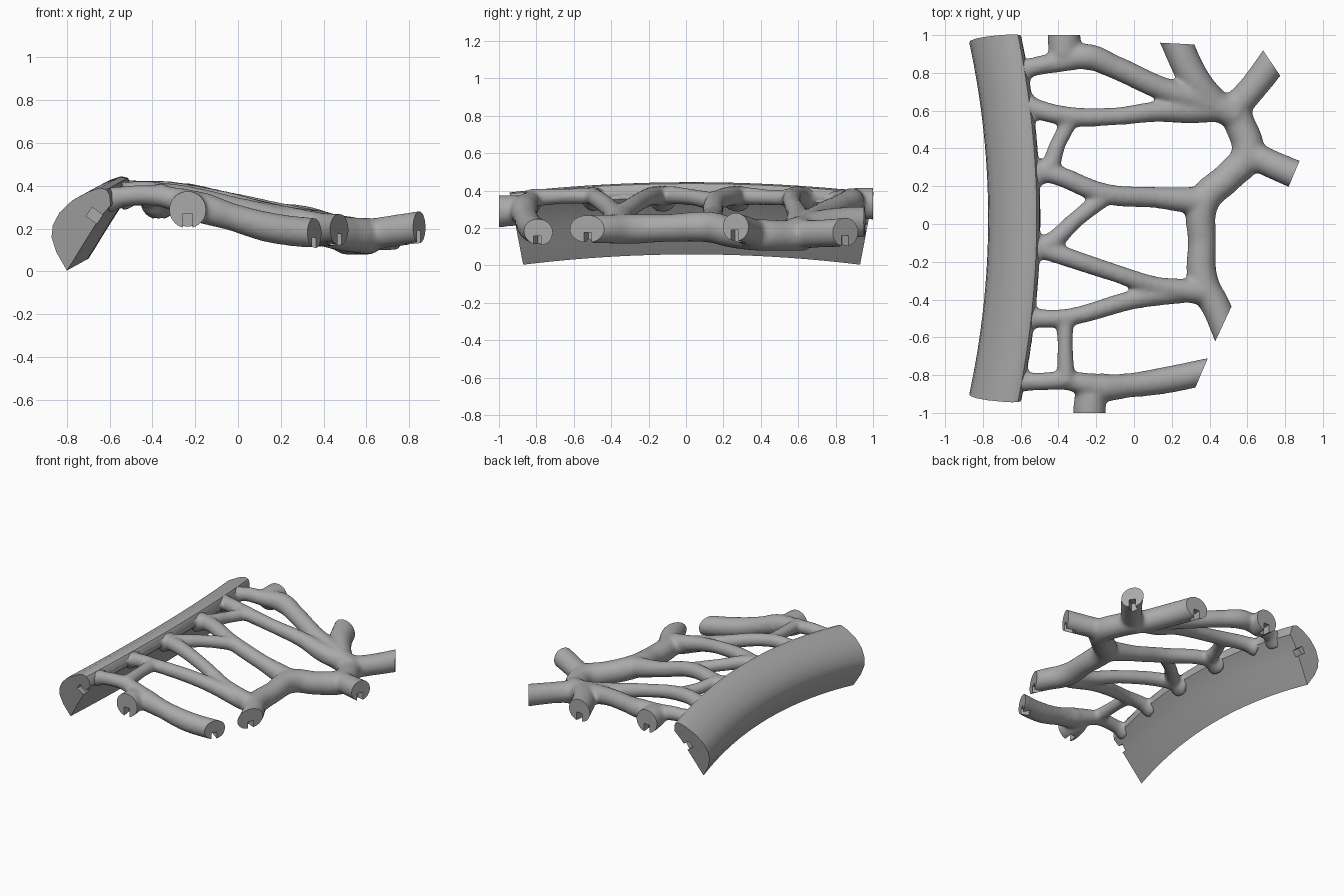
import bpy, bmesh, math
from mathutils import Matrix, Vector

if "Cube" in bpy.data.objects:
    bpy.data.objects.remove(bpy.data.objects["Cube"], do_unlink=True)

grey = bpy.data.materials.new("plain grey")
grey.use_nodes = True
grey.diffuse_color = (0.4, 0.4, 0.4, 1)
grey.node_tree.nodes["Principled BSDF"].inputs["Base Color"].default_value = (0.4, 0.4, 0.4, 1)


def add_object(name, mesh):
    obj = bpy.data.objects.new(name, mesh)
    bpy.context.collection.objects.link(obj)
    return obj


def activate(obj):
    bpy.ops.object.select_all(action='DESELECT')
    obj.select_set(True)
    bpy.context.view_layer.objects.active = obj


def box_cutter(name, boxes):
    """One mesh of boxes, each given as (matrix, size)."""
    bm = bmesh.new()
    for matrix, size in boxes:
        bmesh.ops.create_cube(bm, size=1, matrix=matrix @ Matrix.Diagonal((*size, 1)))
    mesh = bpy.data.meshes.new(name)
    bm.to_mesh(mesh)
    bm.free()
    cutter = add_object(name, mesh)
    cutter.hide_render = True
    return cutter


def cut(obj, cutter):
    mod = obj.modifiers.new("cut", 'BOOLEAN')
    mod.operation = 'DIFFERENCE'
    mod.solver = 'EXACT'
    mod.object = cutter
    activate(obj)
    bpy.ops.object.modifier_apply(modifier=mod.name)
    bpy.data.objects.remove(cutter, do_unlink=True)


def finish(obj, degrees):
    obj.data.materials.clear()
    obj.data.materials.append(grey)
    activate(obj)
    bpy.ops.object.shade_smooth_by_angle(angle=math.radians(degrees))


def on_rail(x, z, t):
    """Point of the rail's section at t from -1 (front) to 1 (back), bowed and raked."""
    bow = 1 - t * t
    return (x + .1 * bow, .03 + t * (.9 + .19 * z), z + .055 * bow)


# Arched crescent rail: one section swept along y
section = [(-.8, .004), (-.85, .09), (-.872, .16), (-.866, .215), (-.835, .275), (-.775, .332),
           (-.7, .372), (-.645, .39), (-.615, .382), (-.6, .358), (-.596, .308), (-.64, .258),
           (-.685, .188), (-.735, .108), (-.775, .042)]
bm = bmesh.new()
steps = 32
rings = [[bm.verts.new(on_rail(x, z, 2 * i / steps - 1)) for x, z in section]
         for i in range(steps + 1)]
for a, b in zip(rings, rings[1:]):
    for k in range(len(section)):
        n = (k + 1) % len(section)
        bm.faces.new((a[k], a[n], b[n], b[k]))
bm.faces.new(rings[0])
bm.faces.new(rings[-1])
bmesh.ops.recalc_face_normals(bm, faces=bm.faces)
mesh = bpy.data.meshes.new("rail")
bm.to_mesh(mesh)
bm.free()
rail = add_object("rail", mesh)
slots = [(Matrix.Translation(place) @ Matrix.Rotation(math.radians(35), 4, 'Y'), (.1, .12, .05))
         for place in ((-.655, -.94, .25), (-.685, 1.0, .21))]
cut(rail, box_cutter("rail_slot_cutter", slots))
finish(rail, 38)

# Branches: tapered strands, later fused into one web
curve = bpy.data.curves.new("branches", 'CURVE')
curve.dimensions = '3D'
curve.bevel_depth = 1
curve.bevel_resolution = 5
curve.resolution_u = 10
curve.use_fill_caps = True


def strand(*points):
    """Round strand through points of (x, y, z, radius)."""
    spline = curve.splines.new('BEZIER')
    spline.bezier_points.add(len(points) - 1)
    for p, (x, y, z, r) in zip(spline.bezier_points, points):
        p.co = (x, y, z)
        p.radius = r + .005
        p.handle_left_type = p.handle_right_type = 'AUTO'


# root along the rail's inner edge, so the branches flow into it
strand(*[(*on_rail(-.63, .335, i / 8), .032) for i in range(-7, 8)])
# back fork and its stub
strand((-.62, .8, .33, .065), (-.54, .83, .355, .045), (-.38, .86, .352, .05), (-.25, .885, .345, .066),
       (-.1, .83, .32, .058), (.14, .72, .27, .058), (.42, .63, .2, .07), (.54, .58, .17, .08))
strand((-.37, .85, .34, .045), (-.37, .89, .335, .078), (-.37, .97, .33, .083), (-.37, 1.07, .325, .083))
# second branch, with a diagonal back to the rail
strand((-.59, .64, .35, .065), (-.52, .61, .37, .048), (-.34, .57, .365, .047), (-.1, .57, .325, .043),
       (.12, .595, .275, .05), (.3, .6, .22, .064), (.5, .62, .18, .07))
strand((-.32, .58, .36, .04), (-.4, .43, .365, .038), (-.47, .28, .37, .048), (-.55, .26, .355, .07))
# middle branch and its diagonal
strand((-.55, .28, .355, .07), (-.45, .27, .372, .048), (-.15, .16, .34, .05), (.12, .14, .265, .052),
       (.36, .12, .21, .072))
strand((-.12, .17, .335, .045), (-.3, .03, .365, .04), (-.46, -.11, .372, .048), (-.55, -.14, .355, .07))
# long diagonal into the lower junction
strand((-.55, -.11, .355, .07), (-.46, -.14, .372, .048), (-.1, -.26, .335, .043), (.12, -.33, .275, .047),
       (.36, -.36, .21, .065))
strand((-.58, -.49, .35, .065), (-.5, -.5, .37, .046), (-.36, -.495, .37, .042), (0, -.4, .295, .047),
       (.3, -.35, .21, .06))
# cross link and front branch
strand((-.365, -.48, .37, .04), (-.365, -.65, .37, .037), (-.36, -.84, .36, .045))
strand((-.62, -.83, .33, .06), (-.54, -.835, .35, .043), (-.36, -.83, .35, .045), (-.16, -.865, .295, .07),
       (-.03, -.855, .255, .06), (.15, -.83, .205, .067), (.42, -.775, .172, .067))
strand((-.23, -.86, .31, .045), (-.232, -.89, .3, .075), (-.235, -.97, .29, .083), (-.235, -1.07, .285, .084))
# main limb along the outer side
strand((.505, -.62, .195, .068), (.44, -.45, .195, .073), (.365, -.3, .195, .077), (.36, -.1, .2, .07),
       (.37, .12, .205, .079), (.5, .25, .175, .077), (.6, .37, .165, .082), (.56, .53, .16, .078),
       (.5, .64, .165, .085))
# outer stubs
strand((.58, .39, .165, .07), (.7, .33, .185, .07), (.92, .235, .215, .073))
strand((.5, .58, .165, .075), (.62, .71, .17, .07), (.78, .92, .18, .076))
strand((.46, .6, .18, .075), (.33, .75, .22, .078), (.2, 1.02, .235, .08))

source = bpy.data.objects.new("branch_curves", curve)
bpy.context.collection.objects.link(source)
bpy.context.view_layer.update()
mesh = bpy.data.meshes.new_from_object(source.evaluated_get(bpy.context.evaluated_depsgraph_get()))
bpy.data.objects.remove(source, do_unlink=True)
branches = add_object("branches", mesh)
activate(branches)
fuse = branches.modifiers.new("fuse", 'REMESH')
fuse.mode = 'VOXEL'
fuse.voxel_size = .012
soft = branches.modifiers.new("soften", 'SMOOTH')
soft.factor = .5
soft.iterations = 14
for mod in (fuse, soft):
    bpy.ops.object.modifier_apply(modifier=mod.name)

# Flat ends with a slot in the underside: centre and outward direction in degrees
ends = [((-.37, 1.0, .325), 90), ((-.235, -1.0, .29), -90), ((.355, -.795, .178), -23),
        ((.475, -.525, .195), -25), ((.845, .26, .21), -23), ((.73, .85, .18), 34),
        ((.23, .955, .235), 87)]
caps, notches = [], []
for centre, angle in ends:
    place = Matrix.Translation(Vector(centre)) @ Matrix.Rotation(math.radians(angle), 4, 'Z')
    caps.append((place @ Matrix.Translation((.09, 0, 0)), (.18, .27, .3)))
    notches.append((place @ Matrix.Translation((-.02, 0, -.075)), (.08, .045, .11)))
cut(branches, box_cutter("end_cutter", caps))
cut(branches, box_cutter("notch_cutter", notches))
finish(branches, 40)
